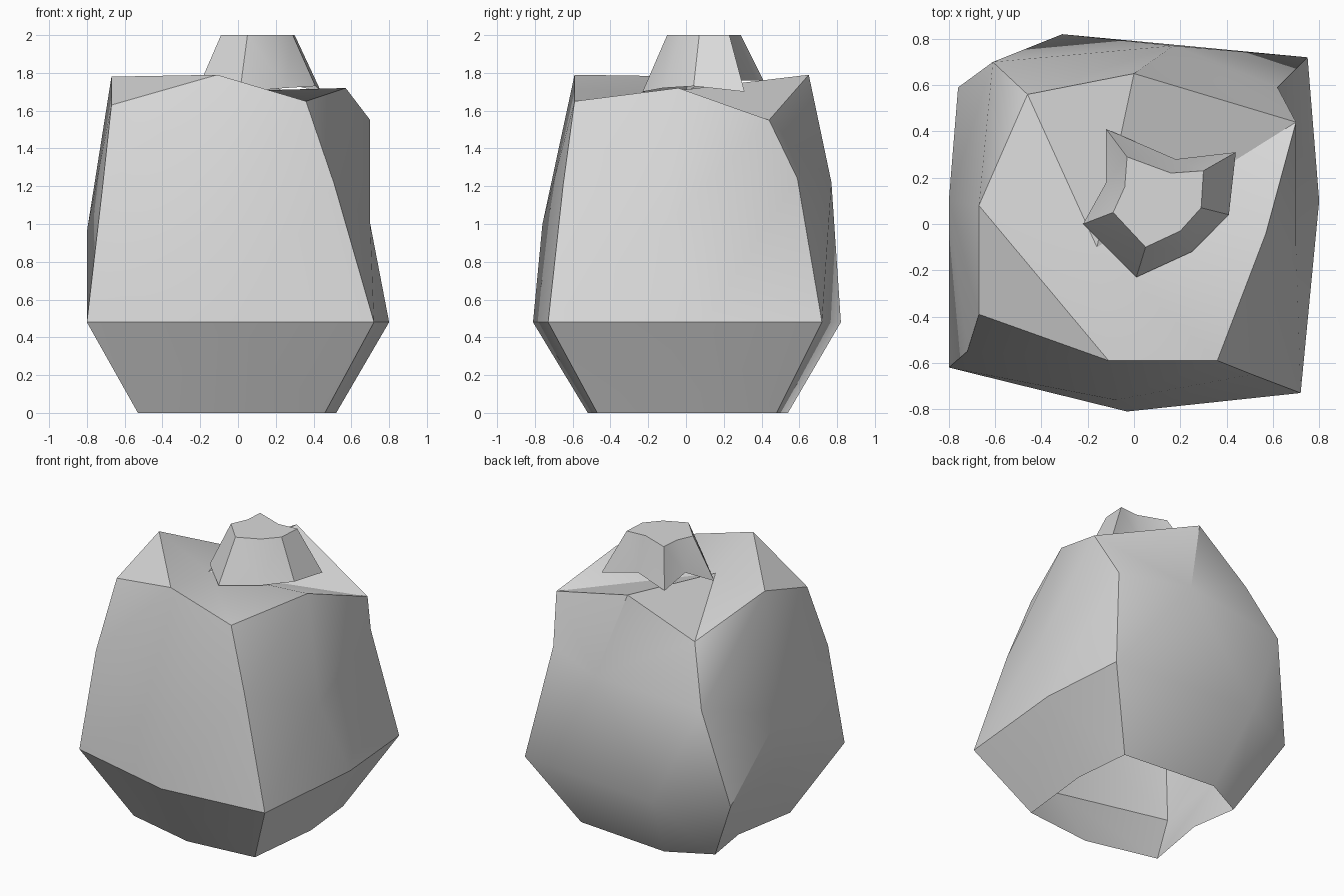
import bpy
import bmesh
import math

default_cube = bpy.data.objects.get("Cube")
if default_cube:
    bpy.data.objects.remove(default_cube, do_unlink=True)

# One plain stone grey for everything
stone_grey = bpy.data.materials.new("stone_grey")
stone_grey.use_nodes = True
stone_grey.diffuse_color = (.7, .7, .7, 1)
stone_grey.node_tree.nodes["Principled BSDF"].inputs["Base Color"].default_value = (.7, .7, .7, 1)


def level(points, height):
    """Give a flat outline a common height."""
    return [(x, y, height) for x, y in points]


def bridge_rings(bm, rings):
    """Join successive rings of equal length with quads; return vertices and faces by ring."""
    verts = [[bm.verts.new(p) for p in ring] for ring in rings]
    bands = []
    for lower, upper in zip(verts, verts[1:]):
        count = len(lower)
        band = []
        for i in range(count):
            j = (i + 1) % count
            band.append(bm.faces.new((lower[i], lower[j], upper[j], upper[i])))
        bands.append(band)
    return verts, bands


def finish(bm, name, smooth_angle):
    """Triangulate the facets, then turn the mesh into a shaded object."""
    quads = [f for f in bm.faces if len(f.verts) == 4]
    bmesh.ops.triangulate(bm, faces=quads, quad_method='SHORT_EDGE')
    mesh = bpy.data.meshes.new(name)
    bm.to_mesh(mesh)
    bm.free()
    mesh.materials.append(stone_grey)
    part = bpy.data.objects.new(name, mesh)
    bpy.context.scene.collection.objects.link(part)
    bpy.ops.object.select_all(action='DESELECT')
    part.select_set(True)
    bpy.context.view_layer.objects.active = part
    bpy.ops.object.shade_smooth_by_angle(angle=math.radians(smooth_angle))
    return part


# Body outlines, each running from the front corner at -x around through +x
foot = level([(-.53, -.4), (-.03, -.52), (.46, -.47), (.52, .07),
              (.48, .48), (-.21, .54), (-.5, .39), (-.45, .06)], 0)
waist = level([(-.8, -.62), (-.03, -.81), (.72, -.73), (.8, .1),
               (.75, .72), (-.31, .82), (-.76, .59), (-.69, .03)], .48)
shoulder = [(-.72, -.55, 1.17), (-.08, -.76, 1), (.51, -.65, 1.21), (.7, -.1, 1),
            (.62, .59, 1.24), (.17, .77, 1.22), (-.61, .7, 1.16), (-.8, .1, .96)]
rim = [(-.67, -.39, 1.63), (-.11, -.59, 1.79), (.36, -.59, 1.65), (.57, -.04, 1.72),
       (.7, .44, 1.55), (0, .65, 1.79), (-.46, .56, 1.55), (-.67, .08, 1.78)]

# Body: hollow shell, open underneath
bm = bmesh.new()
verts, bands = bridge_rings(bm, [foot, waist, shoulder, rim])
mid, top = verts[2], verts[3]

# Crease across the rear corner facet at -x
bmesh.ops.connect_verts(bm, verts=[mid[-2], top[-1]])

# Top: a fan to an off-centre dip, with one corner cut off
dip = bm.verts.new((-.16, -.1, 1.7))
bm.faces.new((top[0], top[1], top[-1]))
bm.faces.new((top[-1], top[1], dip))
for a, b in zip(top[1:], top[2:]):
    bm.faces.new((a, b, dip))
finish(bm, "rock_body", 30)

# Stump: star-shaped tapered collar with a flat cap
stump_foot = [(-.22, 0, 1.7), (.01, -.23, 1.7), (.25, -.12, 1.72), (.41, .04, 1.73),
              (.44, .31, 1.7), (.18, .28, 1.76), (-.12, .41, 1.76), (-.12, .18, 1.8)]
stump_top = level([(-.09, .05), (.05, -.1), (.2, -.03), (.29, .07),
                   (.3, .23), (.16, .22), (-.03, .29), (-.04, .16)], 2)
bm = bmesh.new()
verts, bands = bridge_rings(bm, [stump_foot, stump_top])
bm.faces.new(verts[-1])
finish(bm, "top_stump", 30)
